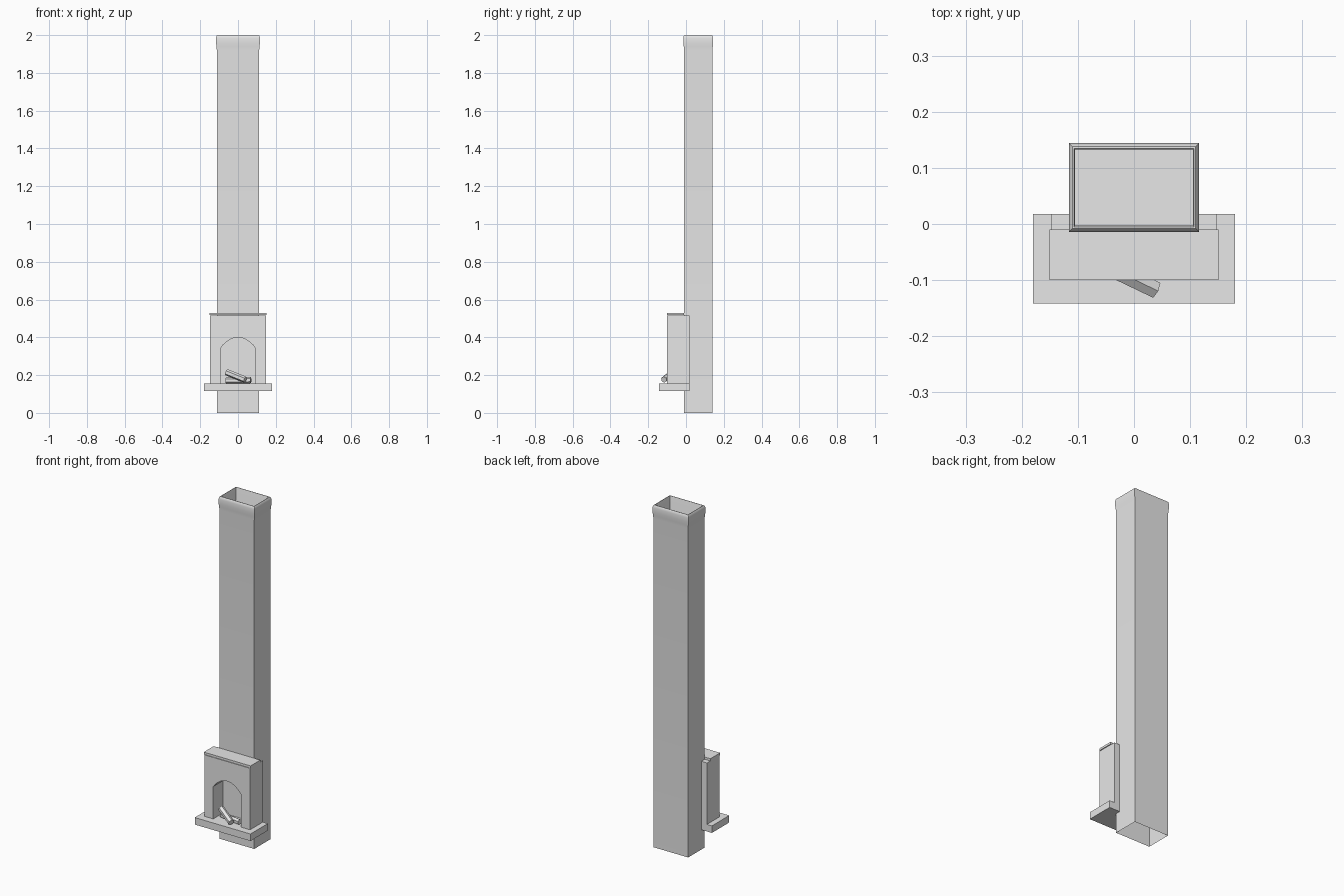
import bpy, bmesh, math
from mathutils import Vector

if "Cube" in bpy.data.objects:
    bpy.data.objects.remove(bpy.data.objects["Cube"])

stone = bpy.data.materials.new("grey_stone")
stone.diffuse_color = (0.8, 0.8, 0.8, 1)
stone.use_nodes = True
stone.node_tree.nodes["Principled BSDF"].inputs["Base Color"].default_value = stone.diffuse_color


def finish(name, bm, recalc=True):
    if recalc:
        bmesh.ops.recalc_face_normals(bm, faces=bm.faces)
    me = bpy.data.meshes.new(name)
    bm.to_mesh(me)
    bm.free()
    me.materials.append(stone)
    ob = bpy.data.objects.new(name, me)
    bpy.context.collection.objects.link(ob)
    return ob


def box(name, x, y0, y1, z0, z1):
    bm = bmesh.new()
    bmesh.ops.create_cube(bm, size=1)
    for v in bm.verts:
        v.co = Vector((v.co.x * 2 * x, y0 + (v.co.y + .5) * (y1 - y0), z0 + (v.co.z + .5) * (z1 - z0)))
    return finish(name, bm)


def log(name, a, b, r):
    a, b = Vector(a), Vector(b)
    bm = bmesh.new()
    bmesh.ops.create_cone(bm, cap_ends=True, segments=6, radius1=r, radius2=r, depth=(b - a).length)
    ob = finish(name, bm)
    ob.location = (a + b) / 2
    ob.rotation_euler = (b - a).to_track_quat('Z', 'Y').to_euler()
    return ob


# chimney: rectangular rings (offset from body wall, z), open below, recessed at the top
rings = [(0, 0), (0, 1.92), (.002, 1.94), (.004, 1.96), (.004, 1.985), (.002, 1.995),
         (-.002, 2.0), (-.005, 2.0), (-.007, 1.995), (-.007, 1.0)]
bm = bmesh.new()
prev = None
for off, z in rings:
    hx, hy = .112 + off, .075 + off
    ring = [bm.verts.new((sx * hx, .065 + sy * hy, z)) for sx, sy in ((-1, -1), (1, -1), (1, 1), (-1, 1))]
    if prev:
        for i in range(4):
            j = (i + 1) % 4
            bm.faces.new((prev[i], prev[j], ring[j], ring[i]))
    prev = ring
bm.faces.new(prev)
chimney = finish("chimney", bm, recalc=False)
chimney.select_set(True)
bpy.context.view_layer.objects.active = chimney
bpy.ops.object.shade_smooth_by_angle(angle=math.radians(40))

# fireplace surround: front outline with an arched opening, extruded back
half = [(.148, .515), (.148, .155), (.09, .155), (.09, .345), (.078, .361), (.06, .377), (.04, .39), (.02, .398)]
outline = half + [(0, .4)] + [(-x, z) for x, z in reversed(half)]
bm = bmesh.new()
face = bm.faces.new([bm.verts.new((x, -.1, z)) for x, z in outline])
ext = bmesh.ops.extrude_face_region(bm, geom=[face])
for g in ext["geom"]:
    if isinstance(g, bmesh.types.BMVert):
        g.co.y = .018
finish("fireplace_surround", bm)

# mantel shelf and hearth slab
box("mantel_shelf", .151, -.1, -.01, .517, .53)
box("hearth_slab", .18, -.142, .018, .115, .156)

# firewood
log("front_log", (-.06, -.07, .215), (.038, -.117, .176), .017)
log("back_log", (-.064, -.058, .171), (.068, -.082, .173), .016)
